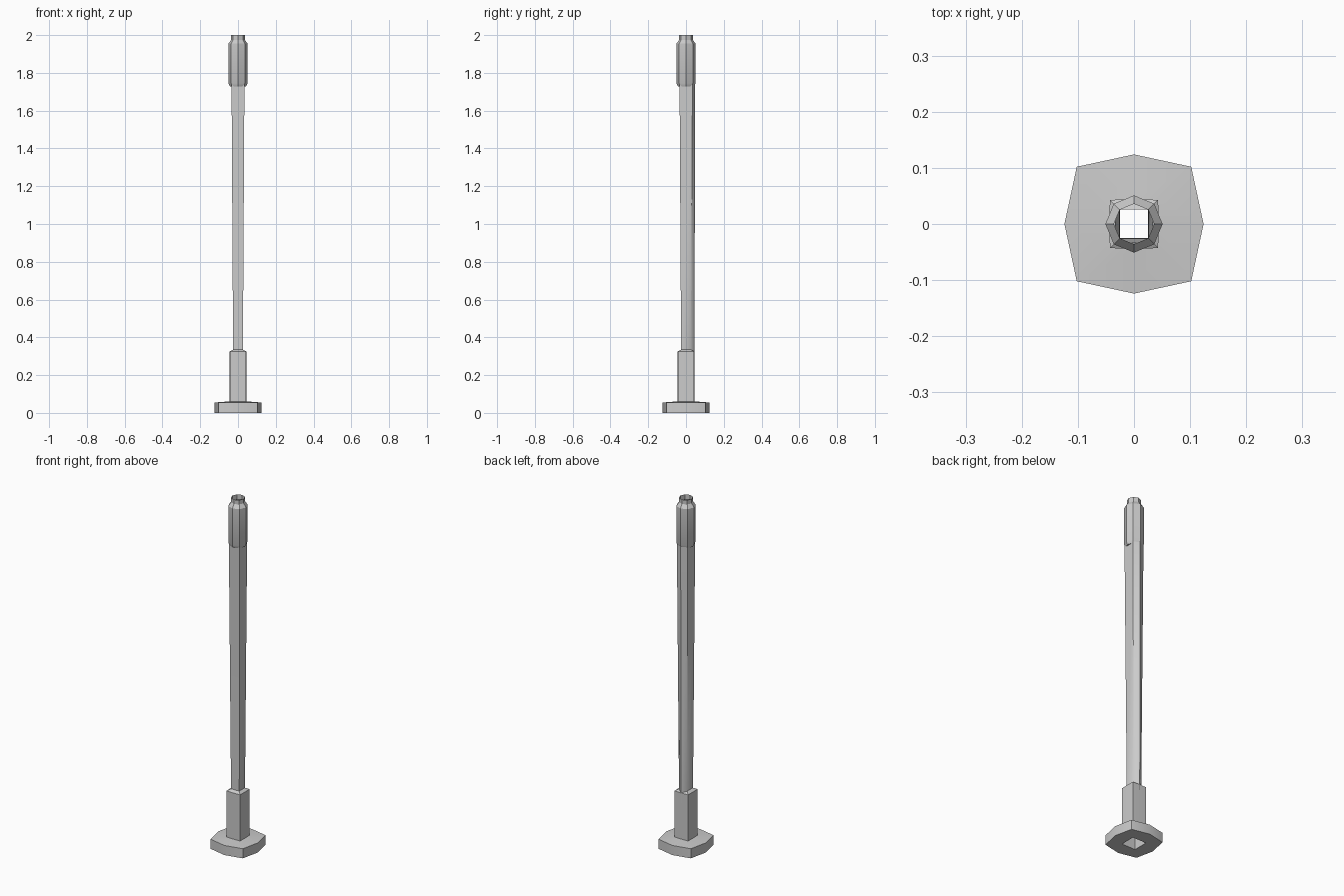
import bpy, bmesh, math

if "Cube" in bpy.data.objects:
    bpy.data.objects.remove(bpy.data.objects["Cube"])


def loft(name, rings, smooth_angle=30):
    """Skin a list of matching closed rings into an open tube."""
    bm = bmesh.new()
    loops = [[bm.verts.new(p) for p in ring] for ring in rings]
    n = len(loops[0])
    for a, b in zip(loops, loops[1:]):
        for i in range(n):
            j = (i + 1) % n
            bm.faces.new((a[i], a[j], b[j], b[i]))
    mesh = bpy.data.meshes.new(name)
    bm.to_mesh(mesh)
    bm.free()
    obj = bpy.data.objects.new(name, mesh)
    bpy.context.collection.objects.link(obj)
    bpy.ops.object.select_all(action='DESELECT')
    obj.select_set(True)
    bpy.context.view_layer.objects.active = obj
    bpy.ops.object.shade_smooth_by_angle(angle=math.radians(smooth_angle))
    return obj


def bulged_square(corner, mid, z):
    """Square with its side midpoints pushed outward, counter-clockwise."""
    pts = []
    for k in range(4):
        c, s = round(math.cos(k * math.pi / 2)), round(math.sin(k * math.pi / 2))
        for x, y in ((mid, 0), (corner, corner)):
            pts.append((x * c - y * s, x * s + y * c, z))
    return pts


def house(half, ridge, z):
    """Square with a pointed back, counter-clockwise."""
    return [(-half, -half, z), (half, -half, z), (half, half, z),
            (0, ridge, z), (-half, half, z)]


def octagon(r, z):
    return [(r * math.cos(k * math.pi / 4), r * math.sin(k * math.pi / 4), z)
            for k in range(8)]


# Base plate, open in the middle
loft("base_plate", [bulged_square(0.043, 0.043, 0), bulged_square(0.102, 0.124, 0),
                    bulged_square(0.102, 0.124, 0.055), bulged_square(0.043, 0.043, 0.061)])

# Square socket sleeve with a capped shoulder around the pole
loft("socket_sleeve", [bulged_square(0.043, 0.044, 0), bulged_square(0.043, 0.044, 0.325),
                       bulged_square(0.026, 0.026, 0.335)])

# Hollow tapering pole with a ridge along the back
loft("pole", [house(0.025, 0.043, 0.055), house(0.026, 0.045, 0.335),
              house(0.034, 0.048, 1.735)], 55)

# Octagonal collar with an open neck
loft("top_collar", [octagon(r, z) for r, z in
                    ((0.036, 1.728), (0.043, 1.728), (0.051, 1.745), (0.051, 1.955),
                     (0.036, 1.975), (0.036, 2.0))])
